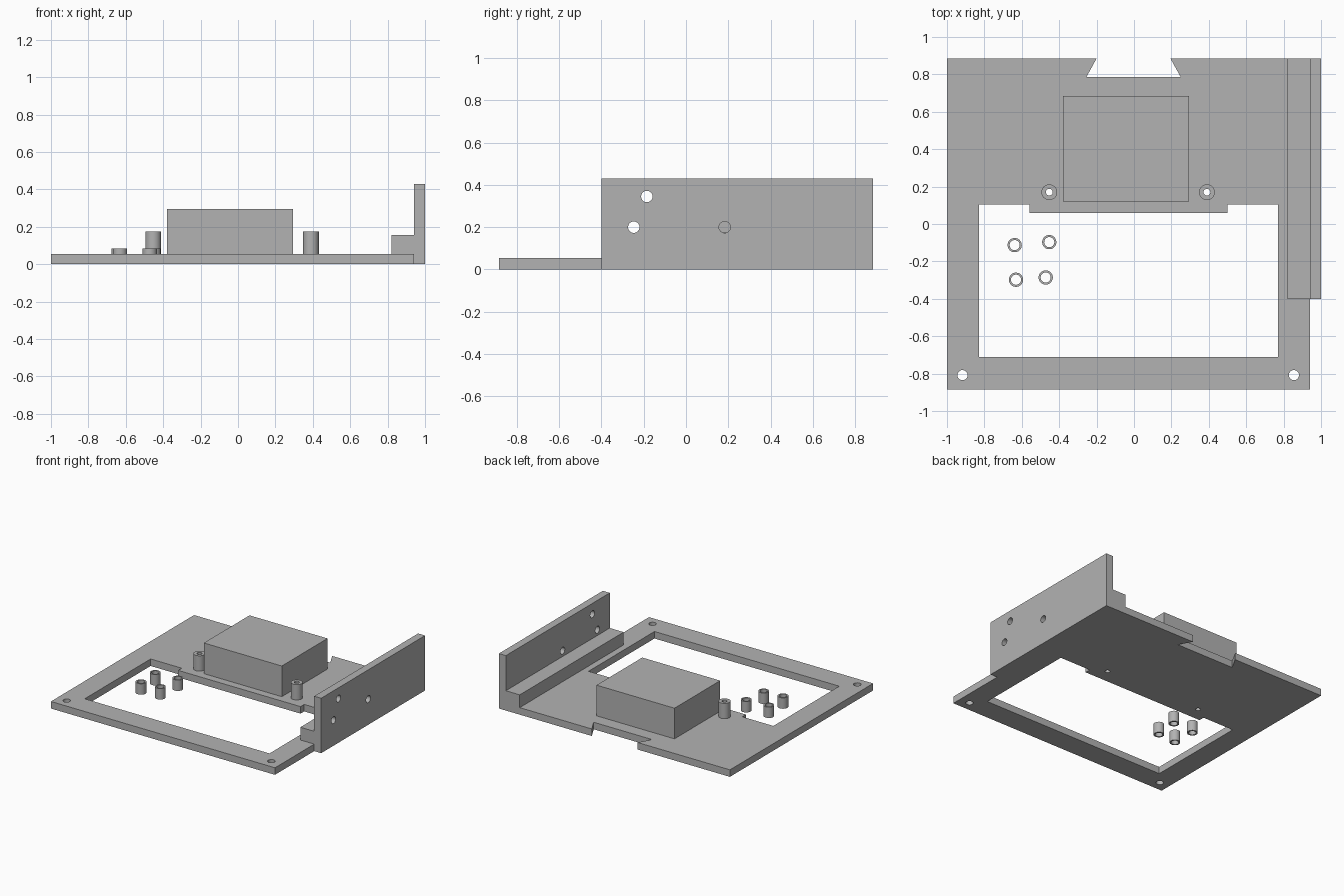
import bpy, bmesh, math
from mathutils import Matrix

if "Cube" in bpy.data.objects:
    bpy.data.objects.remove(bpy.data.objects["Cube"])

grey = bpy.data.materials.new("plain_grey")
grey.diffuse_color = (0.45, 0.45, 0.45, 1)
grey.use_nodes = True
grey.node_tree.nodes["Principled BSDF"].inputs["Base Color"].default_value = grey.diffuse_color

T = 0.055  # base plate thickness


def circle(cx, cy, r, n=40):
    return [(cx + r * math.cos(2 * math.pi * i / n),
             cy + r * math.sin(2 * math.pi * i / n)) for i in range(n)]


def rect(x0, y0, x1, y1):
    return [(x0, y0), (x1, y0), (x1, y1), (x0, y1)]


def prism(name, loops, lo, hi, matrix=Matrix()):
    """Extrude an outline with holes from lo to hi along the profile normal."""
    curve = bpy.data.curves.new(name + "_profile", 'CURVE')
    curve.dimensions = '2D'
    curve.fill_mode = 'BOTH'
    curve.extrude = (hi - lo) / 2
    for loop in loops:
        s = curve.splines.new('POLY')
        s.points.add(len(loop) - 1)
        for p, (x, y) in zip(s.points, loop):
            p.co = (x, y, 0, 1)
        s.use_cyclic_u = True
    tmp = bpy.data.objects.new(name + "_tmp", curve)
    bpy.context.collection.objects.link(tmp)
    bpy.context.view_layer.update()
    deps = bpy.context.evaluated_depsgraph_get()
    mesh = bpy.data.meshes.new_from_object(tmp.evaluated_get(deps))
    bpy.data.objects.remove(tmp)
    bpy.data.curves.remove(curve)

    bm = bmesh.new()
    bm.from_mesh(mesh)
    bmesh.ops.remove_doubles(bm, verts=bm.verts, dist=1e-5)
    bmesh.ops.recalc_face_normals(bm, faces=bm.faces)
    bm.transform(matrix @ Matrix.Translation((0, 0, (lo + hi) / 2)))
    bm.to_mesh(mesh)
    bm.free()
    mesh.name = name
    mesh.materials.clear()
    mesh.materials.append(grey)
    ob = bpy.data.objects.new(name, mesh)
    bpy.context.collection.objects.link(ob)
    bpy.ops.object.select_all(action='DESELECT')
    ob.select_set(True)
    bpy.context.view_layer.objects.active = ob
    bpy.ops.object.shade_smooth_by_angle(angle=math.radians(30))
    return ob


# Base plate: dovetail notch at the back, large window with a tab, screw holes
outline = [(-1, -0.885), (0.94, -0.885), (0.94, 0.885), (0.195, 0.885),
           (0.25, 0.785), (-0.255, 0.785), (-0.2, 0.885), (-1, 0.885)]
window = [(-0.83, -0.71), (0.77, -0.71), (0.77, 0.105), (0.5, 0.105),
          (0.5, 0.06), (-0.56, 0.06), (-0.56, 0.105), (-0.83, 0.105)]
posts = [(-0.453, 0.17), (0.39, 0.17)]
plate_holes = [circle(x, -0.808, 0.027) for x in (-0.917, 0.855)]
plate_holes += [circle(x, y, 0.018) for x, y in posts]
prism("base_plate", [outline, window] + plate_holes, 0, T)

# Raised block
prism("raised_block", [rect(-0.38, 0.12, 0.295, 0.685)], T, 0.295)

# Side wall with three drilled holes, drawn in y-z and extruded along x
yz_to_world = Matrix(((0, 0, 1, 0), (1, 0, 0, 0), (0, 1, 0, 0), (0, 0, 0, 1)))
wall_holes = [circle(y, z, 0.027)
              for y, z in ((-0.247, 0.2), (-0.185, 0.345), (0.183, 0.2))]
prism("side_wall", [rect(-0.4, 0, 0.885, 0.43)] + wall_holes,
      0.94, 1.0, yz_to_world)

# Ledge along the foot of the wall
prism("wall_ledge", [rect(0.82, -0.4, 0.94, 0.885)], T, 0.155)

# Tall posts on the plate
for i, (x, y) in enumerate(posts):
    prism(f"tall_post_{i + 1}", [circle(x, y, 0.042), circle(x, y, 0.018)], T, 0.175)

# Short loose spacers standing in the window
for i, (x, y) in enumerate([(-0.638, -0.113), (-0.453, -0.097),
                            (-0.631, -0.298), (-0.472, -0.286)]):
    prism(f"short_spacer_{i + 1}", [circle(x, y, 0.038), circle(x, y, 0.027)], 0, 0.085)
